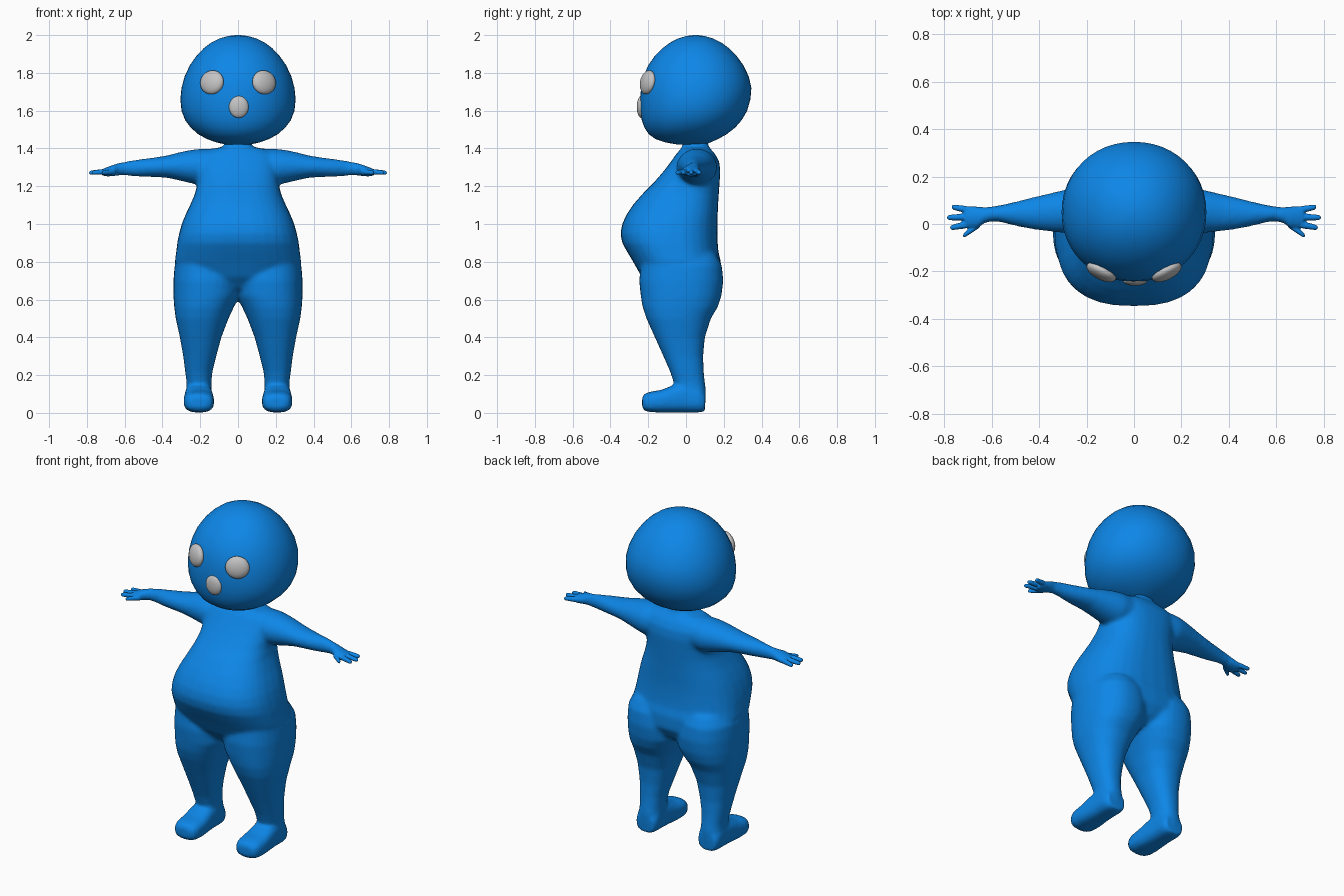
import bpy, bmesh, math
from mathutils import Vector, Matrix


def material(name, color):
    m = bpy.data.materials.new(name)
    m.diffuse_color = (*color, 1)
    return m


blue = material("blue skin", (0.004, 0.24, 0.80))
grey = material("pale grey", (0.55, 0.55, 0.55))


def loft(bm, sections, axis="z", power=2.0, side=1, n=32):
    """Closed skin over (t, a0, a1, b0, b1) cross-sections along an axis."""
    place = {"z": lambda t, a, b: (a * side, b, t),
             "y": lambda t, a, b: (a * side, t, b),
             "x": lambda t, a, b: (t * side, a, b)}[axis]
    rings = []
    for t, a0, a1, b0, b1 in sections:
        ring = []
        for i in range(n):
            c, s = math.cos(math.tau * i / n), math.sin(math.tau * i / n)
            u = math.copysign(abs(c) ** (2 / power), c)
            v = math.copysign(abs(s) ** (2 / power), s)
            a = (a0 + a1) / 2 + u * (a1 - a0) / 2
            b = (b0 + b1) / 2 + v * (b1 - b0) / 2
            ring.append(bm.verts.new(place(t, a, b)))
        rings.append(ring)
    faces = [bm.faces.new(rings[0]), bm.faces.new(rings[-1])]
    for lo, hi in zip(rings, rings[1:]):
        for i in range(n):
            j = (i + 1) % n
            faces.append(bm.faces.new((lo[i], lo[j], hi[j], hi[i])))
    bmesh.ops.recalc_face_normals(bm, faces=faces)


def finish(bm, name, mat, voxel=0, smooth=0):
    me = bpy.data.meshes.new(name)
    bm.to_mesh(me)
    bm.free()
    me.materials.append(mat)
    me.shade_smooth()
    ob = bpy.data.objects.new(name, me)
    bpy.context.collection.objects.link(ob)
    if voxel:
        r = ob.modifiers.new("blend", "REMESH")
        r.mode, r.voxel_size, r.use_smooth_shade = "VOXEL", voxel, True
        s = ob.modifiers.new("soften", "SMOOTH")
        s.factor, s.iterations = 0.5, smooth
    return ob


# Torso: z, then side and front/back limits
torso = [(z, -w, w, f, b) for z, w, f, b in [
    (0.62, 0.10, -0.10, 0.10), (0.66, 0.22, -0.18, 0.15), (0.72, 0.30, -0.235, 0.185),
    (0.80, 0.335, -0.28, 0.185), (0.85, 0.328, -0.31, 0.172), (0.90, 0.322, -0.338, 0.168),
    (0.95, 0.312, -0.347, 0.166), (1.00, 0.298, -0.338, 0.166), (1.05, 0.278, -0.315, 0.168),
    (1.10, 0.254, -0.282, 0.17), (1.16, 0.228, -0.23, 0.174), (1.22, 0.215, -0.17, 0.178),
    (1.28, 0.215, -0.118, 0.182), (1.33, 0.215, -0.08, 0.176), (1.37, 0.20, -0.052, 0.155),
    (1.395, 0.15, -0.03, 0.132), (1.41, 0.075, -0.02, 0.12), (1.46, 0.06, -0.01, 0.11)]]

# Leg: z, inner, outer, front, back
leg = [(0.05, 0.14, 0.28, -0.05, 0.104), (0.12, 0.14, 0.274, -0.055, 0.106),
       (0.16, 0.141, 0.272, -0.065, 0.10), (0.22, 0.135, 0.28, -0.085, 0.094),
       (0.30, 0.115, 0.29, -0.12, 0.091), (0.40, 0.088, 0.308, -0.165, 0.10),
       (0.50, 0.05, 0.33, -0.21, 0.132), (0.56, 0.022, 0.338, -0.23, 0.168),
       (0.62, -0.01, 0.342, -0.24, 0.188), (0.70, -0.015, 0.342, -0.248, 0.198),
       (0.78, 0.0, 0.336, -0.24, 0.19), (0.84, 0.03, 0.30, -0.20, 0.16)]

# Foot: y, inner, outer, bottom, top
foot = [(-0.232, 0.165, 0.25, 0.03, 0.082), (-0.222, 0.14, 0.272, 0.012, 0.10),
        (-0.19, 0.128, 0.286, 0.004, 0.112), (-0.13, 0.126, 0.288, 0.002, 0.122),
        (-0.06, 0.132, 0.284, 0.002, 0.15), (0.0, 0.136, 0.28, 0.002, 0.16),
        (0.07, 0.138, 0.278, 0.002, 0.14), (0.10, 0.15, 0.265, 0.008, 0.11)]

# Arm: x, front, back, bottom, top
arm = [(0.10, -0.04, 0.16, 1.21, 1.40), (0.20, -0.05, 0.165, 1.205, 1.398),
       (0.25, -0.045, 0.155, 1.216, 1.392), (0.31, -0.036, 0.14, 1.23, 1.38),
       (0.37, -0.03, 0.126, 1.244, 1.364), (0.43, -0.022, 0.112, 1.248, 1.354),
       (0.50, -0.008, 0.094, 1.25, 1.345), (0.57, 0.01, 0.078, 1.254, 1.336),
       (0.62, 0.01, 0.072, 1.258, 1.325), (0.645, 0.01, 0.07, 1.262, 1.315)]

body = bmesh.new()
loft(body, torso, power=2.5)
for side in (1, -1):
    loft(body, leg, power=2.3, side=side)
    loft(body, foot, axis="y", power=2.8, side=side)
    loft(body, arm, axis="x", side=side)
finish(body, "body", blue, voxel=0.011, smooth=8)

# Hands: palm plus four tapering digits
palm = [(0.60, 0.012, 0.072, 1.26, 1.328), (0.63, 0.004, 0.07, 1.258, 1.322),
        (0.66, -0.018, 0.073, 1.254, 1.313), (0.69, -0.02, 0.074, 1.252, 1.302),
        (0.715, -0.014, 0.07, 1.256, 1.292)]
digits = [((0.69, 0.058), (0.768, 0.072)), ((0.69, 0.03), (0.788, 0.027)),
          ((0.69, 0.0), (0.775, -0.016)), ((0.65, 0.0), (0.72, -0.05))]
for side, label in ((1, "left"), (-1, "right")):
    hand = bmesh.new()
    loft(hand, palm, axis="x", side=side)
    for (x0, y0), (x1, y1) in digits:
        steps = []
        for k, r in ((0, 0.015), (0.4, 0.0145), (0.85, 0.012), (0.96, 0.009), (1, 0.004)):
            y, z = y0 + k * (y1 - y0), 1.278 - 0.007 * k
            steps.append((x0 + k * (x1 - x0), y - r, y + r, z - r, z + r))
        loft(hand, steps, axis="x", side=side, n=12)
    finish(hand, label + "_hand", blue, voxel=0.004, smooth=3)

# Head: z, half width, front, back
head_rows = [(1.42, 0.06, -0.04, 0.10), (1.432, 0.115, -0.11, 0.13), (1.45, 0.165, -0.162, 0.17),
             (1.475, 0.21, -0.197, 0.215), (1.51, 0.25, -0.22, 0.26), (1.55, 0.28, -0.234, 0.295),
             (1.60, 0.299, -0.242, 0.324), (1.66, 0.305, -0.243, 0.341), (1.72, 0.299, -0.238, 0.346),
             (1.78, 0.283, -0.226, 0.333), (1.84, 0.255, -0.20, 0.304), (1.89, 0.22, -0.165, 0.268),
             (1.93, 0.182, -0.125, 0.228), (1.96, 0.142, -0.085, 0.188),
             (1.982, 0.098, -0.042, 0.144), (1.995, 0.052, 0.0, 0.10), (2.0, 0.012, 0.04, 0.062)]
head = bmesh.new()
loft(head, [(z, -w, w, f, b) for z, w, f, b in head_rows], power=2.08, n=48)
finish(head, "head", blue)


# Eyes and mouth: flattened domes set into the face
def dome(name, centre, radii, turn=0, tilt=0):
    bm = bmesh.new()
    bmesh.ops.create_uvsphere(bm, u_segments=24, v_segments=16, radius=1)
    m = (Matrix.Translation(Vector(centre)) @ Matrix.Rotation(turn, 4, "Z")
         @ Matrix.Rotation(tilt, 4, "X") @ Matrix.Diagonal((*radii, 1)))
    bmesh.ops.transform(bm, matrix=m, verts=bm.verts)
    finish(bm, name, grey)


for side, label in ((1, "left"), (-1, "right")):
    dome(label + "_eye", (0.138 * side, -0.203, 1.75), (0.068, 0.03, 0.064),
         turn=math.radians(27) * side, tilt=math.radians(-10))
dome("mouth", (0.004, -0.238, 1.62), (0.052, 0.022, 0.058))
